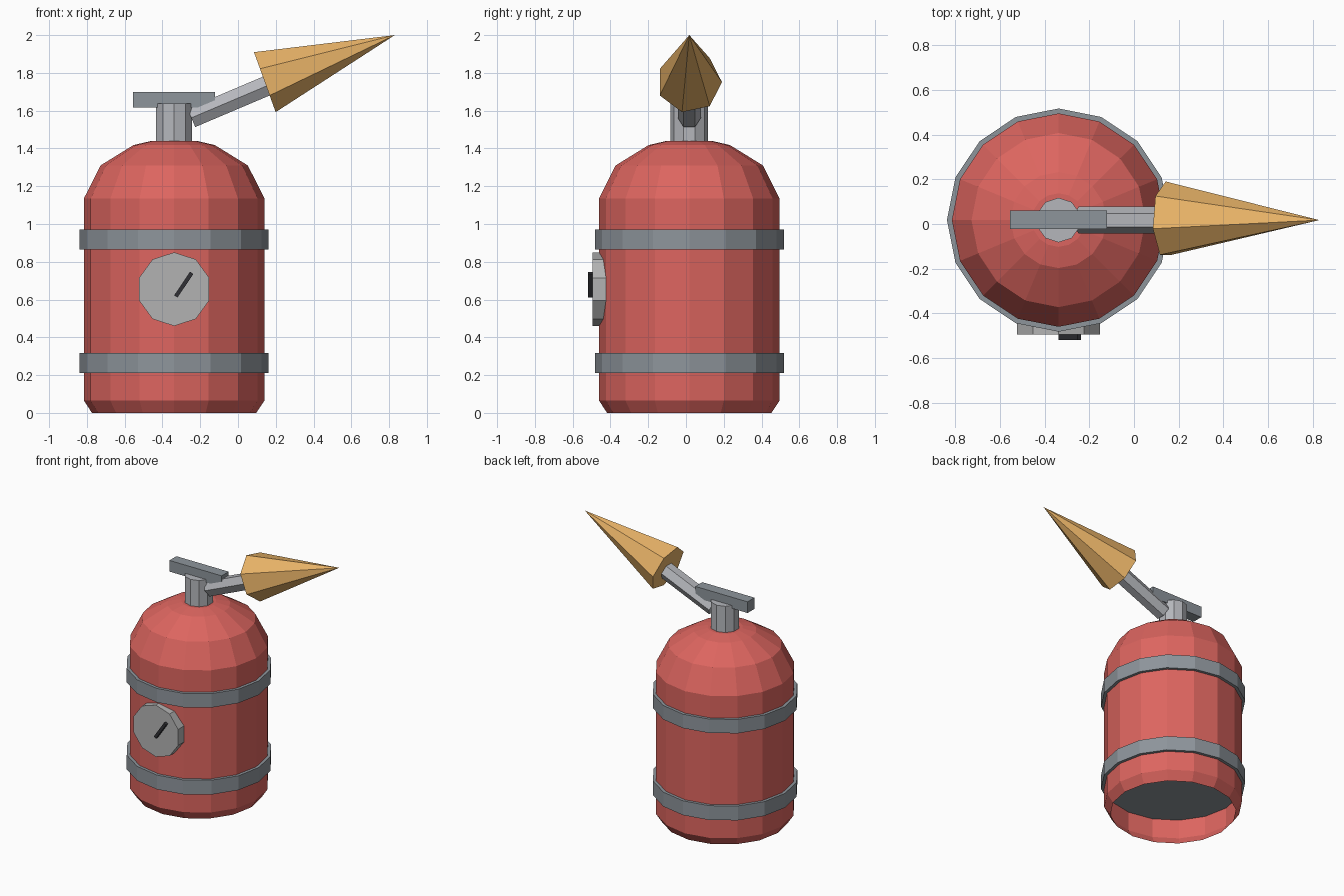
import bpy, bmesh
from math import radians, pi, cos, sin
from mathutils import Vector, Matrix

if "Cube" in bpy.data.objects:
    bpy.data.objects.remove(bpy.data.objects["Cube"])

CX, CY = -0.338, 0.0175  # axis of the tank


def material(name, rgb):
    m = bpy.data.materials.new(name)
    m.diffuse_color = (*rgb, 1)
    m.use_nodes = True
    m.node_tree.nodes["Principled BSDF"].inputs["Base Color"].default_value = m.diffuse_color
    return m


RED = material("red_paint", (0.72, 0.13, 0.115))
GOLD = material("horn_yellow", (0.83, 0.46, 0.14))
STEEL = material("steel", (0.27, 0.30, 0.33))
LIGHT = material("light_metal", (0.46, 0.47, 0.50))
DIAL = material("dial_grey", (0.45, 0.45, 0.45))
DARK = material("dark", (0.03, 0.03, 0.035))


def finish(name, bm, mat):
    me = bpy.data.meshes.new(name)
    bm.to_mesh(me)
    bm.free()
    me.materials.append(mat)
    ob = bpy.data.objects.new(name, me)
    bpy.context.collection.objects.link(ob)
    return ob


def rod(name, start, end, r1, r2, sides, mat):
    """Capped cylinder or cone between two points, first vertex towards +y."""
    start, end = Vector(start), Vector(end)
    d = end - start
    z = d.normalized()
    y = Vector((0, 1, 0)) if abs(z.y) < 0.5 else Vector((0, 0, 1))
    x = y.cross(z)
    frame = Matrix((x, y, z)).transposed().to_4x4()
    frame.translation = (start + end) / 2
    bm = bmesh.new()
    bmesh.ops.create_cone(bm, cap_ends=True, segments=sides, radius1=r1,
                          radius2=r2, depth=d.length,
                          matrix=frame @ Matrix.Rotation(0, 4, 'Z'))
    return finish(name, bm, mat)


def box(name, centre, size, mat, tilt=0):
    bm = bmesh.new()
    bmesh.ops.create_cube(bm, size=1, matrix=Matrix.Translation(centre)
                          @ Matrix.Rotation(tilt, 4, 'Y')
                          @ Matrix.Diagonal((*size, 1)))
    return finish(name, bm, mat)


# Tank shell, open underneath
profile = [(0.435, 0), (0.478, 0.065), (0.478, 1.135), (0.39, 1.31),
           (0.215, 1.418), (0.12, 1.44)]
bm = bmesh.new()
rings = [[bm.verts.new((CX + r * cos(i * pi / 8), CY + r * sin(i * pi / 8), z))
          for i in range(16)] for r, z in profile]
for a, b in zip(rings, rings[1:]):
    for i in range(16):
        j = (i + 1) % 16
        bm.faces.new((a[i], a[j], b[j], b[i]))
bm.faces.new(rings[-1])
finish("tank", bm, RED)

# Two straps, solid discs through the tank
for name, z0, z1 in (("lower_strap", 0.21, 0.318), ("upper_strap", 0.865, 0.97)):
    rod(name, (CX, CY, z0), (CX, CY, z1), 0.5, 0.5, 16, STEEL)

# Valve neck and lever
rod("valve_neck", (CX, CY, 1.40), (CX, CY, 1.638), 0.1, 0.1, 10, LIGHT)
box("lever", (-0.338, 0.0195, 1.658), (0.435, 0.083, 0.084), STEEL)

# Hose pipe and discharge horn
rod("hose_pipe", (-0.247, CY, 1.562), (0.18, CY, 1.743), 0.061, 0.061, 6, LIGHT)
rod("horn", (0.142, CY, 1.751), (0.83, CY, 2.0), 0.173, 0, 7, GOLD)

# Pressure gauge and needle
rod("gauge", (CX, -0.42, 0.655), (CX, -0.495, 0.655), 0.195, 0.195, 10, DIAL)
box("gauge_needle", (-0.287, -0.497, 0.679), (0.15, 0.044, 0.021), DARK,
    radians(-56))
